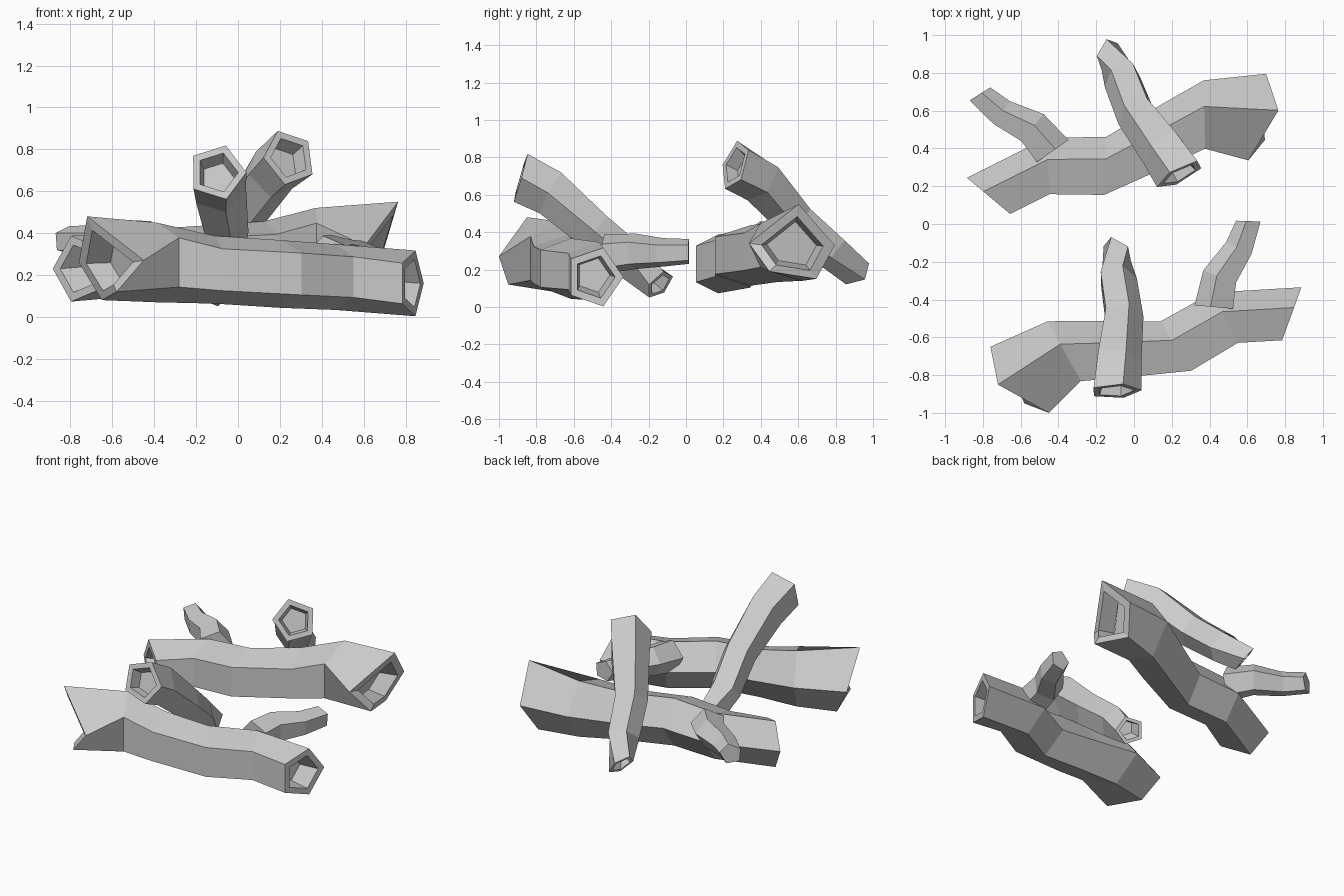
import bpy, bmesh
from math import radians, cos, sin
from mathutils import Vector, Matrix

if "Cube" in bpy.data.objects:
    bpy.data.objects.remove(bpy.data.objects["Cube"])


def ring(station, phase):
    """Pentagon across the branch: x, y, z, radius, yaw, pitch."""
    x, y, z, r, yaw, pitch = station
    a, p, c = radians(yaw), radians(pitch), Vector((x, y, z))
    d = Vector((cos(a) * cos(p), sin(a) * cos(p), sin(p)))
    u = Vector((-sin(a), cos(a), 0))
    v = d.cross(u)
    angles = [radians(72 * i + phase) for i in range(5)]
    return [c + r * (cos(t) * u + sin(t) * v) for t in angles]


def centre(pts):
    return sum(pts, Vector()) / len(pts)


def hollow(end, nxt, depth):
    """Rim and sunken floor for a cut end."""
    c = centre(end)
    d = (centre(nxt) - c).normalized() * depth
    return [[c + (p - c) * 0.72 for p in end],
            [c + (p - c) * 0.58 + d for p in end]]


def branch(name, rings, depth, matrix):
    rows = list(rings)
    if depth:
        rows = (hollow(rings[0], rings[1], depth)[::-1] + rows
                + hollow(rings[-1], rings[-2], depth))
    bm = bmesh.new()
    vs = [[bm.verts.new(matrix @ p) for p in row] for row in rows]
    for a, b in zip(vs, vs[1:]):
        for i in range(5):
            j = (i + 1) % 5
            bm.faces.new((a[i], a[j], b[j], b[i]))
    bm.faces.new(vs[0])
    bm.faces.new(vs[-1])
    bmesh.ops.recalc_face_normals(bm, faces=bm.faces)
    mesh = bpy.data.meshes.new(name)
    bm.to_mesh(mesh)
    bm.free()
    bpy.context.collection.objects.link(bpy.data.objects.new(name, mesh))


# Main log: skewed flared end, then regular rings
flare = [Vector(p) for p in ((-.76, -.65, .26), (-.72, -.85, .48), (-.45, -1, .27),
                             (-.58, -.95, .12), (-.65, -.70, .08))]
log = [flare] + [ring(s, 0) for s in (
    (-.36, -.69, .26, .20, 29, 0),
    (-.10, -.68, .225, .17, 11, 0),
    (.23, -.66, .205, .17, 32, 0),
    (.49, -.51, .19, .165, 27, 0),
    (.83, -.49, .16, .165, -20, 0))]

# Thick branch leaning over the log
leaning = [ring(s, 36) for s in (
    (-.10, -.885, .69, .14, 92, -16),
    (-.09, -.72, .61, .13, 82, -28),
    (-.06, -.49, .405, .11, 90, -42),
    (-.09, -.29, .24, .105, 92, -42),
    (-.085, -.14, .12, .09, 50, -36))]

# Small side twig with plain ends
twig = [ring(s, 5) for s in (
    (.43, -.44, .28, .11, 85, 0),
    (.46, -.28, .295, .10, 70, 0),
    (.56, -.13, .29, .08, 65, 0),
    (.61, .015, .295, .07, 88, 0))]

# The back pile is the front pile mirrored, turned and raised
back = (Matrix.Translation((-.284, .978, .07)) @ Matrix.Rotation(radians(30), 4, 'Z')
        @ Matrix.Diagonal((-1, 1, 1, 1)))
for side, m in (("front", Matrix.Identity(4)), ("back", back)):
    branch(side + "_log", log, .11, m)
    branch(side + "_leaning_branch", leaning, .07, m)
    branch(side + "_twig", twig, 0, m)
